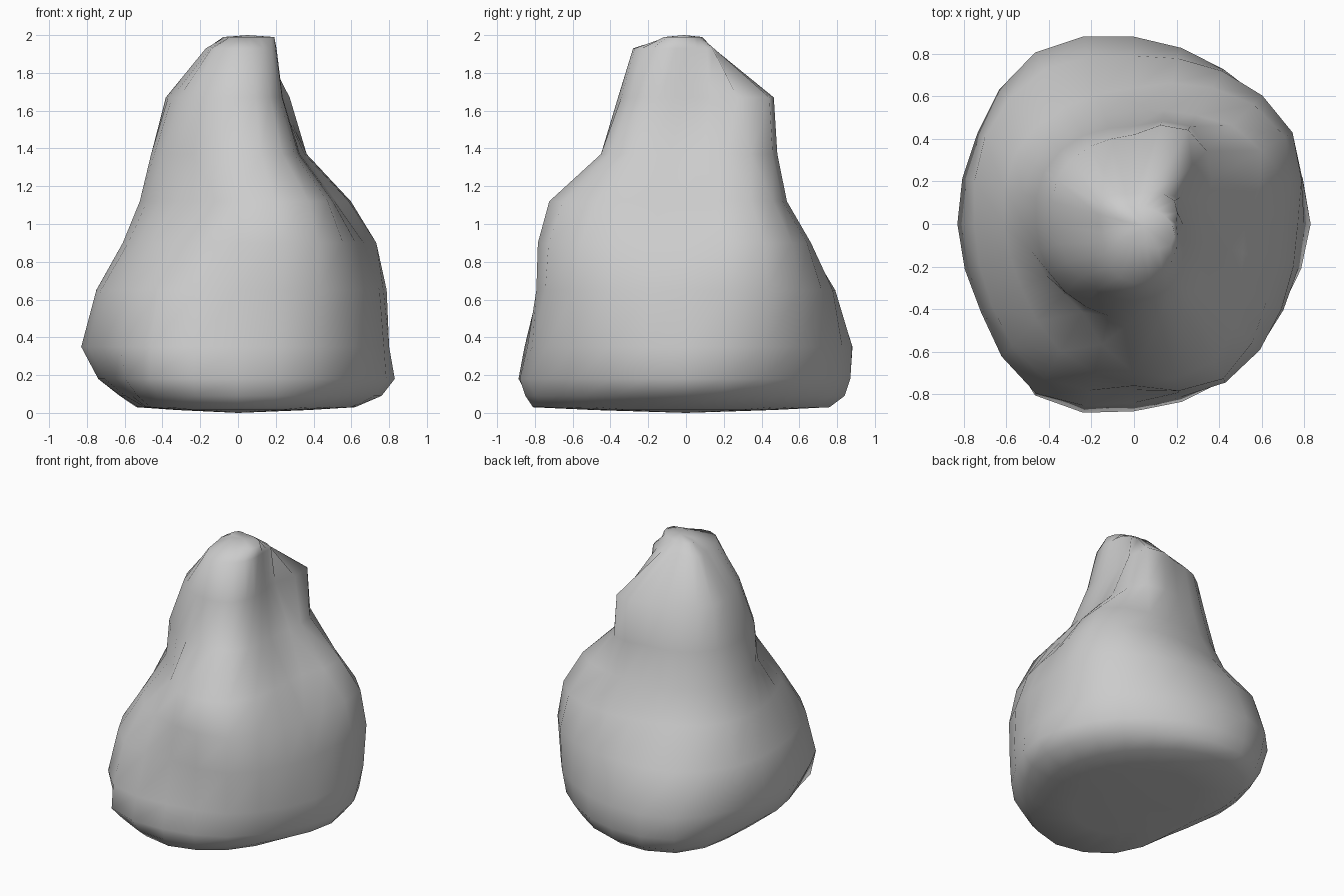
import bpy, bmesh, math

if "Cube" in bpy.data.objects:
    bpy.data.objects.remove(bpy.data.objects["Cube"])

# Horizontal slices: height -> radius every 30 degrees, counter-clockwise from +x
SLICES = {
    0.03: (.62, .62, .66, .76, .78, .62, .50, .56, .75, .81, .73, .63),
    0.09: (.76, .74, .76, .84, .86, .70, .62, .65, .85, .85, .80, .74),
    0.18: (.83, .81, .82, .87, .90, .78, .74, .75, .93, .88, .85, .80),
    0.35: (.80, .84, .84, .88, .93, .85, .83, .83, .92, .84, .85, .81),
    0.65: (.77, .86, .83, .79, .84, .81, .75, .77, .84, .78, .86, .80),
    0.90: (.69, .82, .74, .64, .64, .65, .61, .61, .69, .76, .84, .72),
    1.12: (.52, .69, .59, .53, .54, .55, .52, .48, .48, .70, .75, .58),
    1.37: (.33, .42, .53, .46, .48, .49, .46, .46, .45, .45, .47, .37),
    1.67: (.23, .25, .51, .42, .42, .42, .37, .36, .36, .36, .34, .27),
    1.93: (.20, .22, .17, .14, .16, .19, .16, .17, .23, .28, .27, .23),
    1.99: (.18, .12, .09, .08, .10, .09, .05, .05, .06, .08, .12, .20),
}
STEPS = 2  # segments per 30 degrees


def smooth_ring(radii):
    """Periodic spline through the slice radii."""
    n, out = len(radii), []
    for i in range(n):
        a, b, c, d = (radii[(i + k) % n] for k in (-1, 0, 1, 2))
        for s in range(STEPS):
            t = s / STEPS
            out.append(b + 0.5 * t * (c - a + t * (2 * a - 5 * b + 4 * c - d
                                                   + t * (3 * (b - c) + d - a))))
    return out


bm = bmesh.new()


def add_ring(radii, z):
    n = len(radii)
    return [bm.verts.new((r * math.cos(2 * math.pi * i / n),
                          r * math.sin(2 * math.pi * i / n), z))
            for i, r in enumerate(radii)]


# Rock body: underside ring, then the slices
base = smooth_ring(SLICES[0.03])
rings = [add_ring([r * 0.6 for r in base], 0.015)]
rings += [add_ring(smooth_ring(r), z) for z, r in SLICES.items()]
count = len(base)
for low, high in zip(rings, rings[1:]):
    for i in range(count):
        j = (i + 1) % count
        bm.faces.new((low[i], low[j], high[j], high[i]))

# Close underside and peak with fans
for ring, tip in ((rings[0], (0, 0, 0)), (rings[-1], (0.05, -0.01, 2.0))):
    centre = bm.verts.new(tip)
    for i in range(count):
        bm.faces.new((ring[i], ring[(i + 1) % count], centre))

bmesh.ops.recalc_face_normals(bm, faces=bm.faces)
for f in bm.faces:
    f.smooth = True
mesh = bpy.data.meshes.new("rock")
bm.to_mesh(mesh)
bm.free()
rock = bpy.data.objects.new("rock", mesh)
bpy.context.collection.objects.link(rock)
